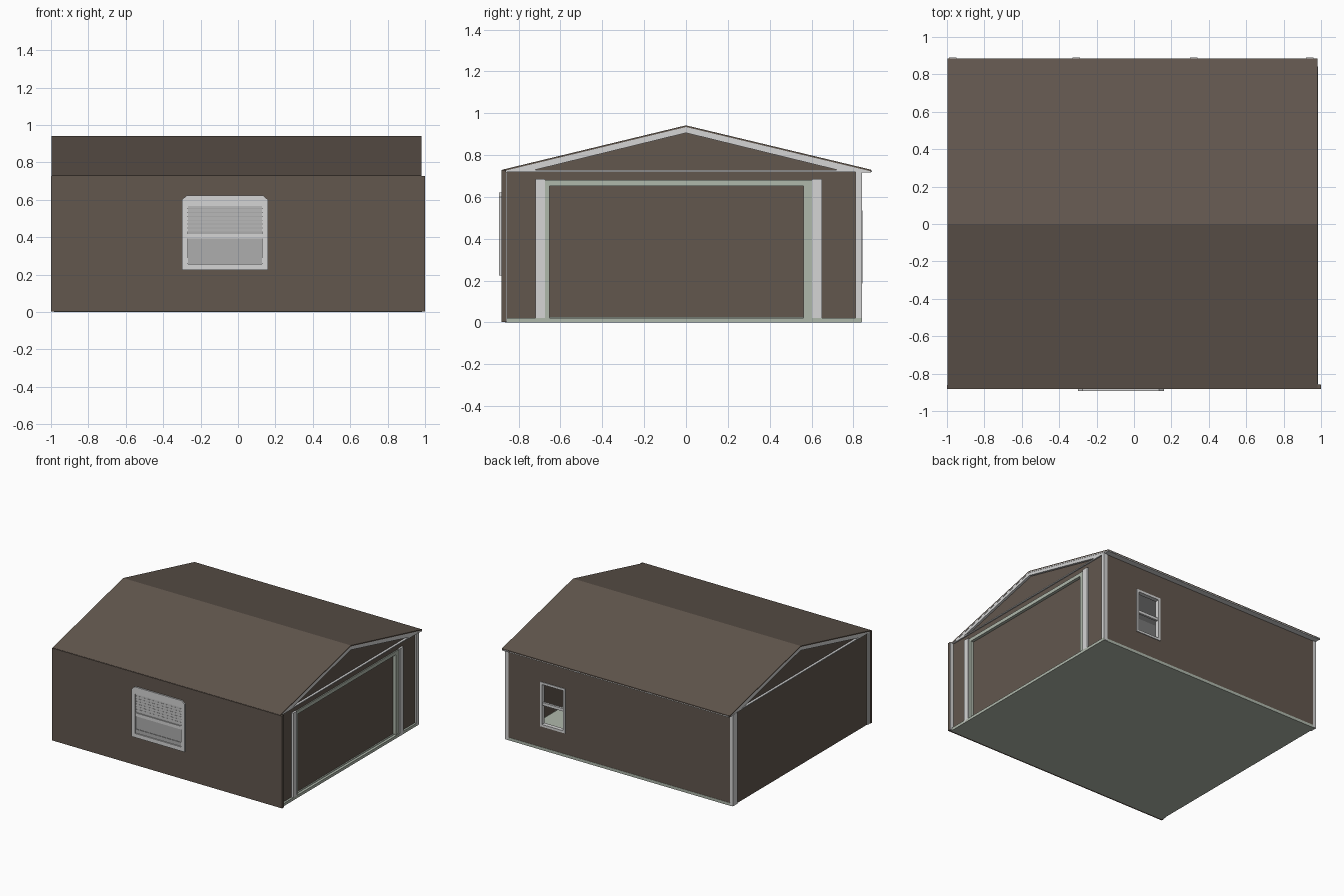
import bpy

if "Cube" in bpy.data.objects:
    bpy.data.objects.remove(bpy.data.objects["Cube"])


def material(name, rgb):
    m = bpy.data.materials.new(name)
    m.diffuse_color = (*rgb, 1)
    m.use_nodes = True
    m.node_tree.nodes["Principled BSDF"].inputs["Base Color"].default_value = m.diffuse_color
    return m


BROWN = material("brown siding", (0.122, 0.095, 0.076))
TRIM = material("light grey trim", (0.66, 0.66, 0.66))
SAGE = material("pale sage", (0.43, 0.48, 0.41))
GREY = material("blind grey", (0.42, 0.42, 0.42))


def prism(name, profile, a, b, mat, axis="x"):
    """Extrude a 2D profile along x (points are y,z) or y (points are x,z)."""
    put = (lambda p, t: (t, p[0], p[1])) if axis == "x" else (lambda p, t: (p[0], t, p[1]))
    n = len(profile)
    verts = [put(p, t) for t in (a, b) for p in profile]
    faces = [tuple(range(n))[::-1], tuple(range(n, 2 * n))]
    faces += [(i, (i + 1) % n, n + (i + 1) % n, n + i) for i in range(n)]
    me = bpy.data.meshes.new(name)
    me.from_pydata(verts, [], faces)
    me.materials.append(mat)
    if axis == "y":
        me.flip_normals()
    ob = bpy.data.objects.new(name, me)
    bpy.context.collection.objects.link(ob)
    return ob


def box(name, x0, x1, y0, y1, z0, z1, mat):
    return prism(name, [(y0, z0), (y1, z0), (y1, z1), (y0, z1)], x0, x1, mat)


def frame_xz(name, x0, x1, z0, z1, w, y0, y1, mat):
    """Rectangular window frame facing front or back."""
    box(name + "_left", x0, x0 + w, y0, y1, z0, z1, mat)
    box(name + "_right", x1 - w, x1, y0, y1, z0, z1, mat)
    box(name + "_bottom", x0 + w, x1 - w, y0, y1, z0, z0 + w, mat)
    box(name + "_top", x0 + w, x1 - w, y0, y1, z1 - w, z1, mat)


# floor slab
box("floor_slab", -0.985, 0.985, -0.865, 0.84, 0, 0.022, SAGE)

# front and left walls
box("front_wall", -1, 1, -0.882, -0.86, 0.003, 0.728, BROWN)
box("front_wall_return", 0.97, 0.998, -0.86, -0.855, 0.003, 0.72, TRIM)
box("left_wall", -0.99, -0.965, -0.86, 0.835, 0.003, 0.725, BROWN)

# back wall built around the open window
WX0, WX1, WZ0, WZ1 = 0.46, 0.68, 0.185, 0.535
box("back_wall_left", -0.985, WX0, 0.815, 0.838, 0.022, 0.725, BROWN)
box("back_wall_right", WX1, 0.975, 0.815, 0.838, 0.022, 0.725, BROWN)
box("back_wall_below", WX0, WX1, 0.815, 0.838, 0.022, WZ0, BROWN)
box("back_wall_above", WX0, WX1, 0.815, 0.838, WZ1, 0.725, BROWN)
frame_xz("back_window_frame", WX0, WX1, WZ0, WZ1, 0.018, 0.81, 0.843, TRIM)
box("back_window_rail", WX0, WX1, 0.818, 0.835, 0.35, 0.372, TRIM)

# right wall around the garage door
box("right_wall_front", 0.94, 0.97, -0.86, -0.66, 0.003, 0.725, BROWN)
box("right_wall_back", 0.94, 0.97, 0.59, 0.815, 0.003, 0.725, BROWN)
box("right_wall_header", 0.94, 0.97, -0.66, 0.59, 0.67, 0.725, BROWN)
box("garage_door", 0.935, 0.955, -0.66, 0.59, 0.025, 0.67, BROWN)
box("door_threshold", 0.935, 0.965, -0.66, 0.59, 0, 0.026, SAGE)
box("door_jamb_front", 0.94, 0.978, -0.675, -0.652, 0.003, 0.68, SAGE)
box("door_jamb_back", 0.94, 0.978, 0.562, 0.602, 0.003, 0.68, SAGE)
box("door_head", 0.94, 0.978, -0.652, 0.562, 0.652, 0.68, SAGE)
box("door_trim_front", 0.96, 0.985, -0.72, -0.675, 0.003, 0.685, TRIM)
box("door_trim_back", 0.96, 0.985, 0.602, 0.65, 0.003, 0.685, TRIM)

# corner trims at the back and left corners
box("corner_trim_right", 0.965, 0.985, 0.815, 0.84, 0.003, 0.722, TRIM)
box("corner_trim_back_right", 0.955, 0.985, 0.81, 0.842, 0.003, 0.722, TRIM)
box("corner_trim_back_left", -0.998, -0.97, 0.785, 0.842, 0.003, 0.722, TRIM)
box("corner_trim_front_left", -0.996, -0.98, -0.86, -0.835, 0.003, 0.722, TRIM)

# roof: brown shell above, grey lining below
EY, EZ, RZ = 0.885, 0.73, 0.942
for side, s, e in (("front", -1, 0.878), ("back", 1, EY)):
    for name, up, thick, mat in (("roof", 0, 0.008, BROWN), ("roof_lining", -0.008, 0.006, TRIM)):
        pts = [(0, RZ + up), (s * e, EZ + up), (s * e, EZ + up - thick), (0, RZ + up - thick)]
        if s > 0:
            pts = pts[::-1]
        prism(f"{side}_{name}", pts, -0.998, 0.982, mat)

# back soffit and its small brackets
box("back_soffit", -0.995, 0.98, 0.836, 0.882, 0.717, 0.723, TRIM)
for x in (-0.97, -0.31, 0.32, 0.94):
    box("eave_bracket", x - 0.02, x + 0.02, 0.87, 0.89, 0.718, 0.727, TRIM)

# gables with rake boards and a thin tie board
for side, a, b, g0, g1 in (("right", 0.955, 0.98, 0.94, 0.962), ("left", -0.996, -0.972, -0.978, -0.96)):
    prism(f"{side}_gable", [(-0.84, 0.72), (0.84, 0.72), (0, 0.925)], g0, g1, BROWN)
    prism(f"{side}_rake_front", [(-0.875, 0.726), (-0.735, 0.726), (0, 0.906), (0, 0.938)], a, b, TRIM)
    prism(f"{side}_rake_back", [(0, 0.938), (0, 0.906), (0.735, 0.726), (0.88, 0.726)], a, b, TRIM)
    box(f"{side}_tie_board", a, b, -0.86, 0.87, 0.72, 0.728, TRIM)

# front window: frame, cap, sashes and blind slats
frame_xz("front_window_frame", -0.3, 0.16, 0.225, 0.6, 0.032, -0.893, -0.88, TRIM)
prism("front_window_cap", [(-0.3, 0.6), (0.16, 0.6), (0.135, 0.622), (-0.275, 0.622)], -0.893, -0.88, TRIM, "y")
box("front_window_blind", -0.27, 0.13, -0.884, -0.88, 0.255, 0.575, GREY)
box("front_window_rail", -0.268, 0.128, -0.89, -0.882, 0.392, 0.418, TRIM)
box("front_window_lower_rail", -0.268, 0.128, -0.888, -0.882, 0.262, 0.29, GREY)
for i in range(7):
    z = 0.43 + i * 0.021
    prism("blind_slat", [(-0.882, z), (-0.882, z + 0.016), (-0.885, z + 0.016), (-0.888, z)][::-1],
          -0.268, 0.128, GREY)
